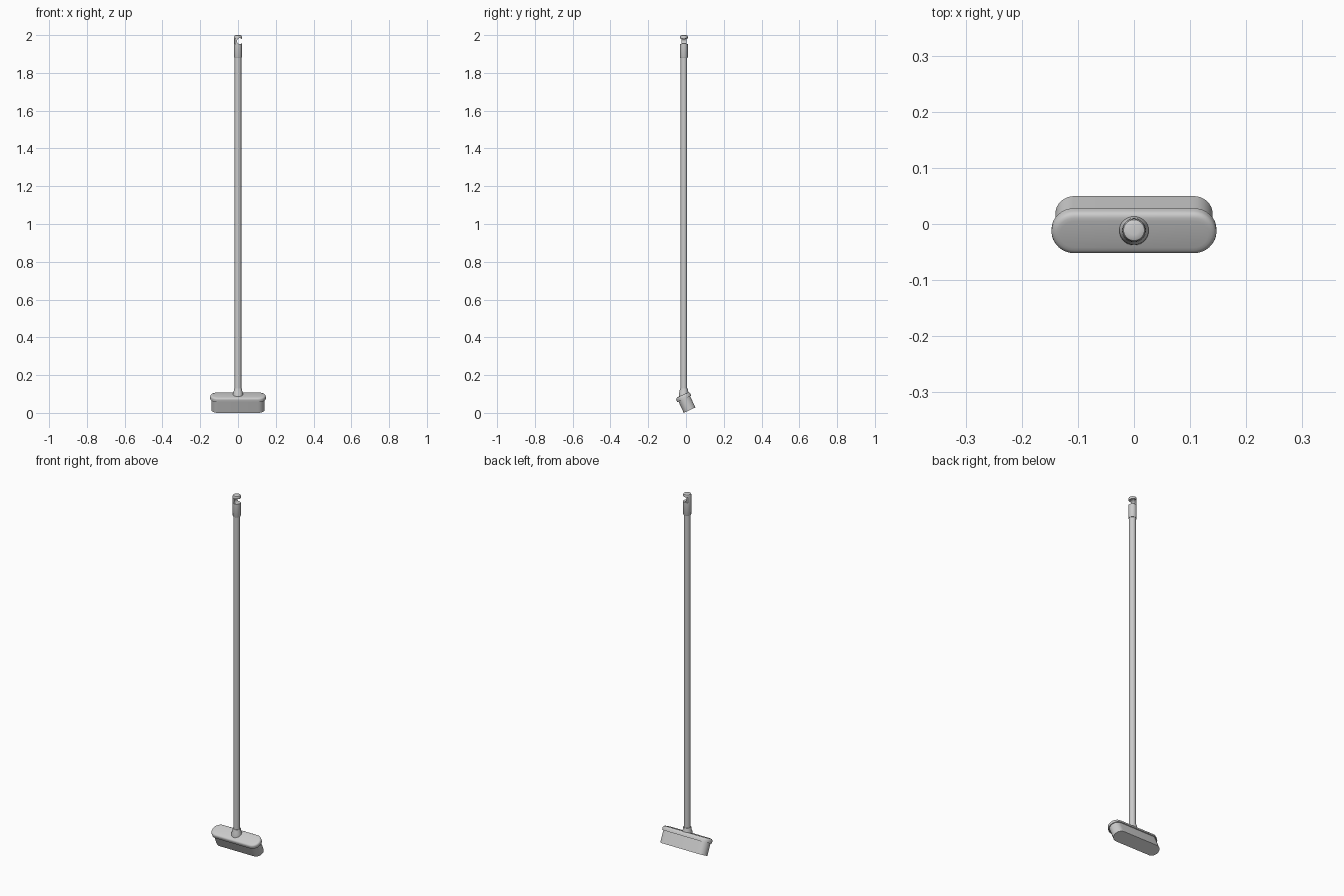
import bpy, bmesh, math
from mathutils import Matrix

if "Cube" in bpy.data.objects:
    bpy.data.objects.remove(bpy.data.objects["Cube"])

TILT = math.radians(25)
POLE_Y = -0.011
HEAD = Matrix.Translation((0, 0.019, 0.0144)) @ Matrix.Rotation(TILT, 4, 'X')


def loft(name, rings, matrix):
    """Skin a list of equal-length point rings and cap both ends."""
    bm = bmesh.new()
    vs = [[bm.verts.new(p) for p in ring] for ring in rings]
    n = len(vs[0])
    for a, b in zip(vs, vs[1:]):
        for i in range(n):
            j = (i + 1) % n
            bm.faces.new((a[i], a[j], b[j], b[i]))
    bm.faces.new(vs[0][::-1])
    bm.faces.new(vs[-1])
    bmesh.ops.recalc_face_normals(bm, faces=bm.faces)
    me = bpy.data.meshes.new(name)
    bm.to_mesh(me)
    bm.free()
    ob = bpy.data.objects.new(name, me)
    bpy.context.collection.objects.link(ob)
    ob.matrix_world = matrix
    return ob


def stadium(r, h, half=0.106, seg=16):
    """Rounded-end outline with end radius r at height h."""
    pts = []
    for sx, start in ((1, -math.pi / 2), (-1, math.pi / 2)):
        for i in range(seg + 1):
            a = start + math.pi * i / seg
            pts.append((sx * half + r * math.cos(a), r * math.sin(a), h))
    return pts


def circle(r, h, seg=40):
    return [(r * math.cos(2 * math.pi * i / seg),
             r * math.sin(2 * math.pi * i / seg), h) for i in range(seg)]


def smooth(ob, angle=35):
    bpy.ops.object.select_all(action='DESELECT')
    ob.select_set(True)
    bpy.context.view_layer.objects.active = ob
    bpy.ops.object.shade_smooth_by_angle(angle=math.radians(angle))


def cut(ob, cutter):
    bpy.context.view_layer.objects.active = ob
    m = ob.modifiers.new("cut", 'BOOLEAN')
    m.operation = 'DIFFERENCE'
    m.solver = 'EXACT'
    m.object = cutter
    bpy.ops.object.modifier_apply(modifier=m.name)
    bpy.data.objects.remove(cutter)


def box(center, size):
    bpy.ops.mesh.primitive_cube_add(size=1, location=center)
    ob = bpy.context.object
    ob.scale = size
    bpy.context.view_layer.update()
    return ob


# Tilted brush head: bristle block and rimmed plate
bristles = loft("bristles", [stadium(0.034, 0), stadium(0.034, 0.081)], HEAD)
plate = [(0.030, 0.080), (0.037, 0.080), (0.037, 0.066), (0.041, 0.066),
         (0.041, 0.078), (0.0397, 0.083), (0.0365, 0.0865), (0.032, 0.088),
         (0.026, 0.089)]
head_plate = loft("head_plate", [stadium(r, h) for r, h in plate], HEAD)

# Upright parts share the handle axis
AXIS = Matrix.Translation((0, POLE_Y, 0))


def lathe(name, profile):
    return loft(name, [circle(r, h) for r, h in profile], AXIS)


socket = lathe("socket", [(0.027, 0.082), (0.026, 0.104), (0.023, 0.112),
                          (0.0215, 0.126), (0.0205, 0.129), (0.017, 0.129)])
handle = lathe("handle", [(0.0175, 0.09), (0.0175, 1.89)])
cap = lathe("hanging_cap", [(0.0195, 1.88), (0.0205, 1.882), (0.0205, 1.992),
                            (0.0185, 1.997), (0.014, 1.9993), (0.008, 2.0)])

# Hook notch opening to +x, with a slimmed web
bpy.context.view_layer.update()
bpy.ops.mesh.primitive_cylinder_add(vertices=32, radius=0.0155, depth=0.1,
                                    location=(0.010, POLE_Y, 1.9685),
                                    rotation=(math.pi / 2, 0, 0))
cut(cap, bpy.context.object)
cut(cap, box((0.035, POLE_Y, 1.9675), (0.05, 0.1, 0.026)))
for s in (-1, 1):
    cut(cap, box((0, POLE_Y + s * 0.034, 1.9685), (0.1, 0.04, 0.029)))

for ob in (bristles, head_plate, socket, handle, cap):
    smooth(ob)
